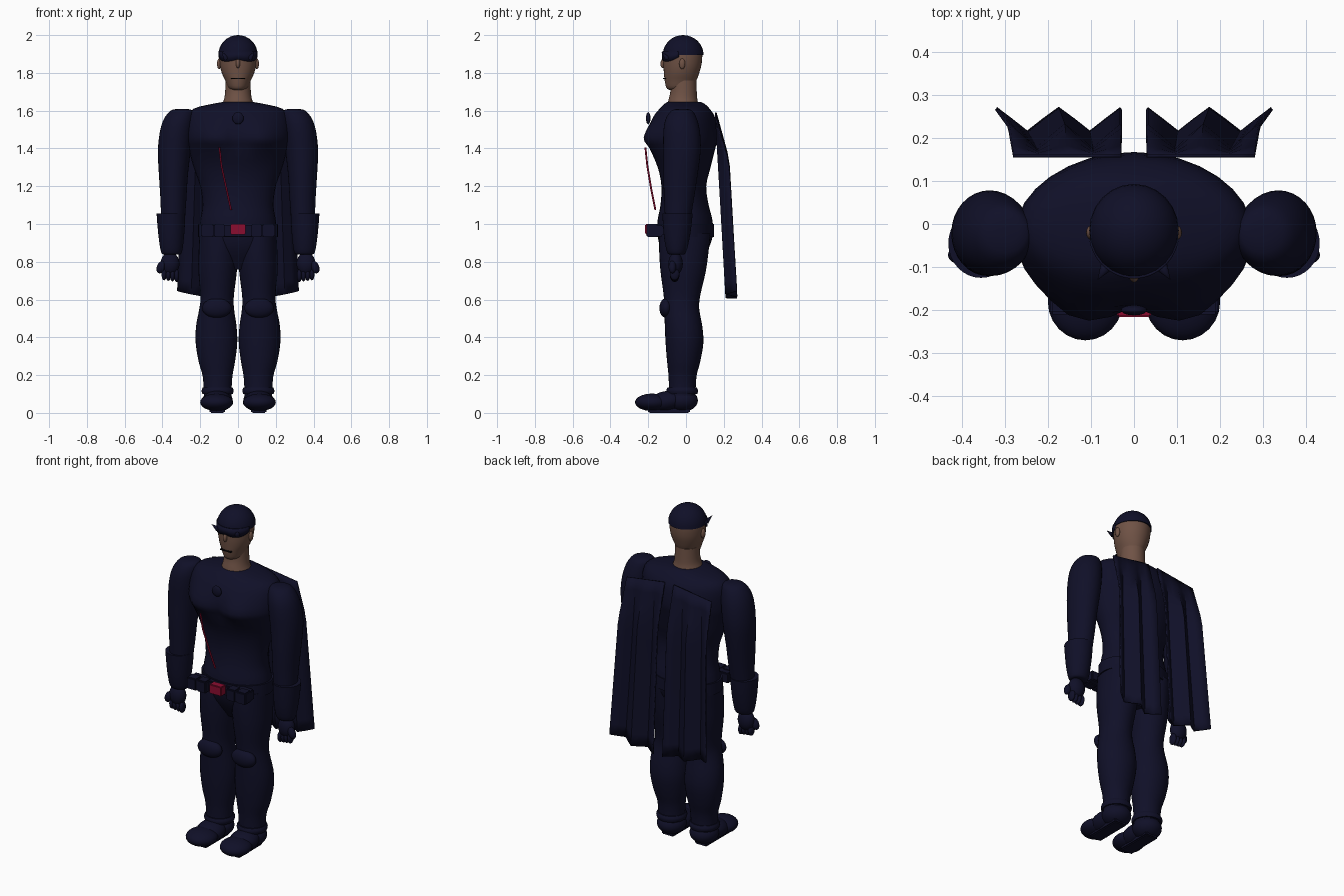
import bpy, bmesh
from math import sin, cos, pi, exp, radians
from mathutils import Vector

if "Cube" in bpy.data.objects:
    bpy.data.objects.remove(bpy.data.objects["Cube"])


def material(name, r, g, b):
    m = bpy.data.materials.new(name)
    m.use_nodes = True
    m.diffuse_color = (r, g, b, 1)
    bsdf = m.node_tree.nodes["Principled BSDF"]
    bsdf.inputs["Base Color"].default_value = (r, g, b, 1)
    bsdf.inputs["Roughness"].default_value = 0.7
    return m


NAVY = material("navy cloth", 0.005, 0.005, 0.021)
SKIN = material("skin", 0.16, 0.085, 0.06)
RED = material("crimson", 0.26, 0.004, 0.03)
BLACK = material("black", 0.002, 0.002, 0.003)


def finish(bm, name, mat, smooth=50):
    bmesh.ops.recalc_face_normals(bm, faces=bm.faces)
    me = bpy.data.meshes.new(name)
    bm.to_mesh(me)
    bm.free()
    me.materials.append(mat)
    ob = bpy.data.objects.new(name, me)
    bpy.context.collection.objects.link(ob)
    if smooth:
        bpy.ops.object.select_all(action='DESELECT')
        bpy.context.view_layer.objects.active = ob
        ob.select_set(True)
        bpy.ops.object.shade_smooth_by_angle(angle=radians(smooth))
    return ob


def spline(a, b, c, d, t):
    return 0.5 * (2 * b + (c - a) * t + (2 * a - 5 * b + 4 * c - d) * t * t
                  + (3 * b - a - 3 * c + d) * t ** 3)


def loft(name, mat, rings, side=1, warp=None, segs=32, steps=3):
    """Rings are (z, centre x, front y, back y, half width)."""
    dense = []
    for i in range(len(rings) - 1):
        q = [rings[max(i - 1, 0)], rings[i], rings[i + 1], rings[min(i + 2, len(rings) - 1)]]
        dense += [[spline(*v, k / steps) for v in zip(*q)] for k in range(steps)]
    dense.append(rings[-1])
    bm = bmesh.new()
    loops = []
    for z, cx, front, back, rx in dense:
        loop = []
        for k in range(segs):
            a = 2 * pi * k / segs
            p = Vector((side * cx + rx * cos(a),
                        (front + back) / 2 + (back - front) / 2 * sin(a), z))
            loop.append(bm.verts.new(warp(p) if warp else p))
        loops.append(loop)
    for lo, hi in zip(loops, loops[1:]):
        for k in range(segs):
            n = (k + 1) % segs
            bm.faces.new((lo[k], lo[n], hi[n], hi[k]))
    bm.faces.new(loops[0])
    bm.faces.new(loops[-1])
    return finish(bm, name, mat)


def ball(name, mat, loc, size, cut=None, turn=(0, 0, 0)):
    bm = bmesh.new()
    bmesh.ops.create_uvsphere(bm, u_segments=24, v_segments=16, radius=1)
    if cut is not None:
        bmesh.ops.bisect_plane(bm, geom=bm.verts[:] + bm.edges[:] + bm.faces[:],
                               plane_co=(0, 0, cut), plane_no=(0, 0, -1), clear_outer=True)
        bmesh.ops.holes_fill(bm, edges=bm.edges)
    bmesh.ops.scale(bm, vec=size, verts=bm.verts)
    ob = finish(bm, name, mat)
    ob.location, ob.rotation_euler = loc, turn
    return ob


def box(name, mat, lo, hi, bevel=0.006):
    bm = bmesh.new()
    bmesh.ops.create_cube(bm, size=1)
    for v in bm.verts:
        v.co = [(l + h) / 2 + c * (h - l) for l, h, c in zip(lo, hi, v.co)]
    bmesh.ops.bevel(bm, geom=bm.edges[:], offset=bevel, segments=2, affect='EDGES')
    return finish(bm, name, mat, 30)


# Torso with two chest lobes
def chest(p):
    if p.y < 0:
        p.y += 0.035 * exp(-(p.x / 0.045) ** 2 - ((p.z - 1.45) / 0.07) ** 2)
        p.y -= 0.02 * exp(-((abs(p.x) - 0.14) / 0.06) ** 2 - ((p.z - 1.46) / 0.07) ** 2)
    return p


loft("torso", NAVY, [
    (1.645, 0, -.10, .08, .085), (1.635, 0, -.115, .10, .14), (1.61, 0, -.14, .125, .235),
    (1.56, 0, -.18, .155, .27), (1.46, 0, -.225, .167, .275), (1.40, 0, -.20, .155, .262),
    (1.30, 0, -.15, .13, .235), (1.20, 0, -.13, .107, .20), (1.10, 0, -.135, .12, .188),
    (1.02, 0, -.15, .14, .20), (.94, 0, -.15, .142, .205), (.86, 0, -.13, .115, .18),
    (.76, 0, -.07, .06, .08)], warp=chest)
ball("chest_medallion", NAVY, (0, -.2, 1.56), (.03, .012, .032))

# Neck and head
loft("neck", SKIN, [(1.62, 0, -.10, .07, .09), (1.66, 0, -.092, .06, .074),
                    (1.70, 0, -.083, .057, .068), (1.76, 0, -.08, .055, .066)])
loft("head", SKIN, [(1.71, 0, -.09, -.01, .03), (1.722, 0, -.104, .03, .052),
                    (1.76, 0, -.113, .055, .068), (1.80, 0, -.117, .07, .086),
                    (1.85, 0, -.12, .083, .097), (1.92, 0, -.118, .085, .098),
                    (1.96, 0, -.09, .06, .07)])
ball("nose", SKIN, (0, -.118, 1.852), (.012, .017, .027), turn=(-.2, 0, 0))
box("mouth", BLACK, (-.036, -.121, 1.767), (.036, -.105, 1.773), .001)
ball("cap", NAVY, (0, -.015, 1.895), (.104, .108, .105), cut=0)

# Eye mask: curved band with a dipped lower edge
bm = bmesh.new()
rows = []
for i in range(25):
    t = i / 12 - 1
    a = -pi / 2 + t * 1.35
    x, y = .106 * cos(a), -.015 + .112 * sin(a)
    low = 1.872 - .012 * sin(pi * abs(t)) + .012 * abs(t) ** 4
    rows.append([bm.verts.new((x, y, low)), bm.verts.new((x, y, 1.912))])
for a, b in zip(rows, rows[1:]):
    bm.faces.new((a[0], b[0], b[1], a[1]))
mask = finish(bm, "eye_mask", NAVY)
mask.modifiers.new("thickness", 'SOLIDIFY').thickness = 0.006

# Belt
box("belt_front", NAVY, (-.195, -.175, .935), (.195, -.12, .995))
box("belt_buckle", RED, (-.04, -.216, .945), (.04, -.17, 1.0), .004)
loft("belt_band", NAVY, [(.93, 0, -.158, .147, .212), (1.0, 0, -.158, .147, .212)])

# Cord across the abdomen
cord = bpy.data.curves.new("chest_cord", 'CURVE')
cord.dimensions = '3D'
cord.bevel_depth = 0.005
line = cord.splines.new('POLY')
path = [(-.098, -.215, 1.405), (-.088, -.205, 1.31), (-.062, -.185, 1.19), (-.037, -.162, 1.075)]
line.points.add(len(path) - 1)
for pt, co in zip(line.points, path):
    pt.co = (*co, 1)
cord.materials.append(RED)
bpy.context.collection.objects.link(bpy.data.objects.new("chest_cord", cord))

# Cape panel: pleated sheet hanging from the shoulder
def cape(name, s):
    bm = bmesh.new()
    cols, levels = 8, 14
    grid = []
    for j in range(levels + 1):
        v = j / levels
        row = []
        for i in range(cols + 1):
            u = i / cols
            pleat = abs(((u * 2) % 1) - 0.5) * 2
            x = .03 + u * (.25 + .04 * v)
            y = .158 + .055 * v + .055 * pleat * min(1, v * 4)
            z = (1.59 - .035 * u) * (1 - v) + (.605 + .04 * u * u) * v
            row.append(bm.verts.new((s * x, y, z)))
        grid.append(row)
    for a, b in zip(grid, grid[1:]):
        for i in range(cols):
            bm.faces.new((a[i], a[i + 1], b[i + 1], b[i]))
    ob = finish(bm, name, NAVY, 40)
    mod = ob.modifiers.new("thickness", 'SOLIDIFY')
    mod.thickness, mod.offset = 0.008, 0


# Paired parts
for s, tag in ((1, "left"), (-1, "right")):
    cape(tag + "_cape_panel", s)
    ball(tag + "_ear", SKIN, (s * .1, -.02, 1.848), (.011, .016, .028))

    # Pointed tips on the mask
    bm = bmesh.new()
    bmesh.ops.create_cone(bm, segments=8, radius1=.014, radius2=0, depth=.05, cap_ends=True)
    tip = finish(bm, tag + "_mask_tip", NAVY)
    tip.location = (s * .075, -.115, 1.895)
    tip.rotation_euler = Vector((s * .4, -.6, .7)).to_track_quat('Z', 'Y').to_euler()

    for n, x in enumerate((.068, .13)):
        xs = sorted((s * x, s * (x + .065 - .005 * (1 - n))))
        box(f"{tag}_pouch_{n + 1}", NAVY, (xs[0], -.21, .93), (xs[1], -.15, 1.0))

    loft(tag + "_arm", NAVY, [
        (1.61, .295, -.04, .0, .025), (1.598, .30, -.08, .035, .06), (1.55, .315, -.11, .06, .08),
        (1.48, .328, -.12, .075, .087), (1.38, .338, -.12, .077, .086),
        (1.25, .342, -.12, .06, .076), (1.12, .342, -.115, .04, .068),
        (1.0, .345, -.11, .02, .062)], side=s)
    loft(tag + "_gauntlet", NAVY, [
        (1.055, .355, -.125, .035, .076), (1.0, .354, -.122, .03, .073),
        (.92, .353, -.115, .018, .066), (.85, .352, -.10, .0, .055),
        (.838, .352, -.085, -.015, .04)], side=s)

    # Hand
    ball(tag + "_palm", NAVY, (s * .36, -.055, .79), (.05, .038, .06))
    for k in range(4):
        ball(f"{tag}_finger_{k + 1}", NAVY, (s * (.325 + .022 * k), -.06, .727 + .003 * k),
             (.014, .025, .034))
    ball(tag + "_thumb", NAVY, (s * .407, -.072, .772), (.022, .02, .035), turn=(0, -s * .4, 0))

    # Leg, knee pad and boot
    loft(tag + "_leg", NAVY, [
        (.95, .105, -.14, .13, .098), (.86, .105, -.142, .12, .103), (.75, .108, -.135, .105, .102),
        (.62, .11, -.118, .075, .088), (.55, .113, -.115, .07, .092),
        (.46, .115, -.112, .086, .107), (.37, .114, -.108, .092, .11),
        (.27, .112, -.10, .075, .096), (.19, .108, -.092, .055, .078),
        (.08, .108, -.09, .05, .072)], side=s)
    ball(tag + "_knee_pad", NAVY, (s * .112, -.105, .555), (.078, .036, .052))
    loft(tag + "_ankle_cuff", NAVY, [(.10, .108, -.10, .06, .08), (.118, .108, -.104, .064, .085),
                                     (.135, .108, -.098, .057, .078)], side=s)
    ball(tag + "_boot_toe", NAVY, (s * .113, -.18, .056), (.087, .09, .046))
    ball(tag + "_boot_heel", NAVY, (s * .108, -.02, .066), (.08, .083, .06))
    ball(tag + "_boot_instep", NAVY, (s * .11, -.1, .062), (.078, .1, .054), turn=(.15, 0, 0))
    box(tag + "_boot_sole", NAVY, *[(min(s * .07, s * .15), -.2, 0), (max(s * .07, s * .15), .02, .03)])
